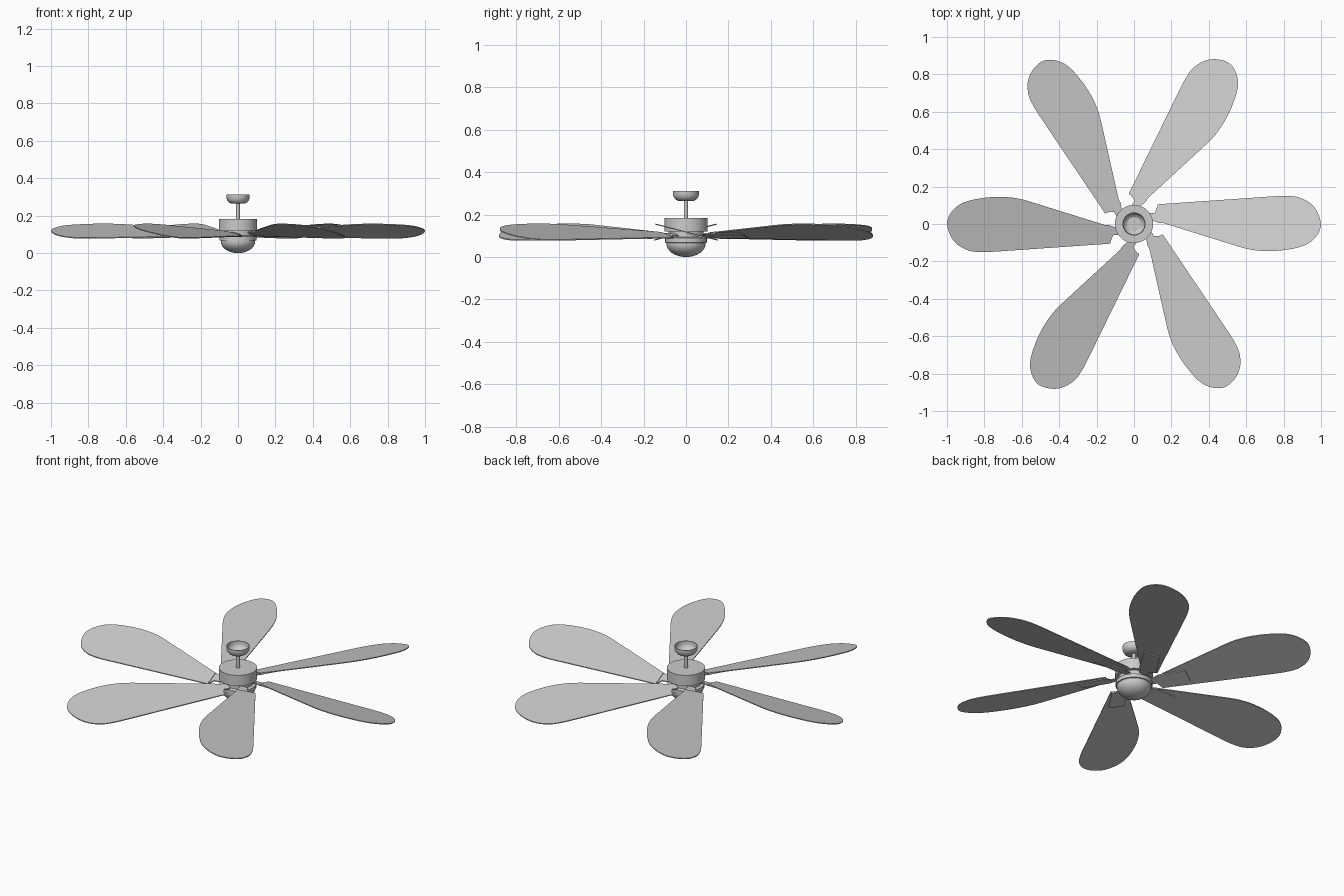
import bpy, bmesh, math
from mathutils import Matrix

if "Cube" in bpy.data.objects:
    bpy.data.objects.remove(bpy.data.objects["Cube"])

grey = bpy.data.materials.new("satin_grey")
grey.diffuse_color = (0.6, 0.6, 0.6, 1)
grey.use_nodes = True
grey.node_tree.nodes["Principled BSDF"].inputs["Base Color"].default_value = grey.diffuse_color


def finish(bm, name, smooth=True):
    bmesh.ops.recalc_face_normals(bm, faces=bm.faces[:])
    me = bpy.data.meshes.new(name)
    bm.to_mesh(me)
    bm.free()
    me.materials.append(grey)
    ob = bpy.data.objects.new(name, me)
    bpy.context.collection.objects.link(ob)
    if smooth:
        bpy.ops.object.select_all(action='DESELECT')
        ob.select_set(True)
        bpy.context.view_layer.objects.active = ob
        bpy.ops.object.shade_smooth_by_angle(angle=math.radians(32))
    return ob


def lathe(name, profile, steps=64):
    bm = bmesh.new()
    vs = [bm.verts.new((r, 0, z)) for r, z in profile]
    es = [bm.edges.new(p) for p in zip(vs, vs[1:])]
    bmesh.ops.spin(bm, geom=vs + es, cent=(0, 0, 0), axis=(0, 0, 1),
                   angle=math.tau, steps=steps, use_merge=False)
    bmesh.ops.remove_doubles(bm, verts=bm.verts[:], dist=1e-5)
    return finish(bm, name)


def pitched_plate(name, outline, z0, thick, angle):
    """Flat outline, pitched about its length, then turned around the hub."""
    bm = bmesh.new()
    f = bm.faces.new([bm.verts.new((x, y, z0 - 0.255 * y)) for x, y in outline])
    ext = bmesh.ops.extrude_face_region(bm, geom=[f])
    for v in ext["geom"]:
        if isinstance(v, bmesh.types.BMVert):
            v.co.z += thick
    bm.transform(Matrix.Rotation(angle, 4, 'Z'))
    return finish(bm, name, False)


def rounded(pts, n=5):
    """Catmull-Rom curve through the points."""
    out = []
    for i in range(1, len(pts) - 2):
        a, b, c, d = pts[i - 1:i + 3]
        for k in range(n):
            t = k / n
            out.append(tuple(0.5 * (2 * b[j] + (c[j] - a[j]) * t
                       + (2 * a[j] - 5 * b[j] + 4 * c[j] - d[j]) * t * t
                       + (3 * b[j] - a[j] - 3 * c[j] + d[j]) * t ** 3) for j in (0, 1)))
    return out + [pts[-2]]


# ceiling canopy: thin open bowl
lathe("canopy", [(0, .265), (.038, .265), (.050, .272), (.058, .283), (.0615, .295),
                 (.0615, .312), (.0585, .312), (.0585, .296), (.055, .285),
                 (.048, .275), (.037, .268), (0, .268)])
# hanging rod
lathe("down_rod", [(0, .18), (.010, .18), (.010, .267), (0, .267)], 24)
# motor housing with narrow waist and lower ring
lathe("motor_housing", [(0, .064), (.086, .064), (.098, .068), (.098, .089), (.082, .094),
                        (.082, .120), (.102, .120), (.102, .183), (0, .183)])
# lamp dome
dome = [(.092 * math.sin(a), .062 - .062 * math.cos(a))
        for a in [math.pi / 2 * i / 12 for i in range(13)]]
lathe("lamp_dome", dome + [(.092, .066), (0, .066)])

# six blades and their brackets
tip = rounded([(.66, .142), (.76, .149), (.82, .150), (.88, .143), (.94, .113), (.98, .065),
               (.999, 0), (.985, -.05), (.945, -.095), (.89, -.122), (.80, -.140),
               (.71, -.145), (.63, -.138), (.56, -.121), (.48, -.096)])
blade = [(.124, .105)] + tip + [(.14, .010)]
bracket = [(.075, .015), (.108, .015), (.135, .005), (.29, .005), (.29, .088),
           (.128, .098), (.110, .060), (.075, .060)]
for i in range(6):
    ang = i * math.pi / 3
    pitched_plate(f"blade_{i + 1}", blade, .1155, .005, ang)
    pitched_plate(f"bracket_{i + 1}", bracket, .1105, .0055, ang)
